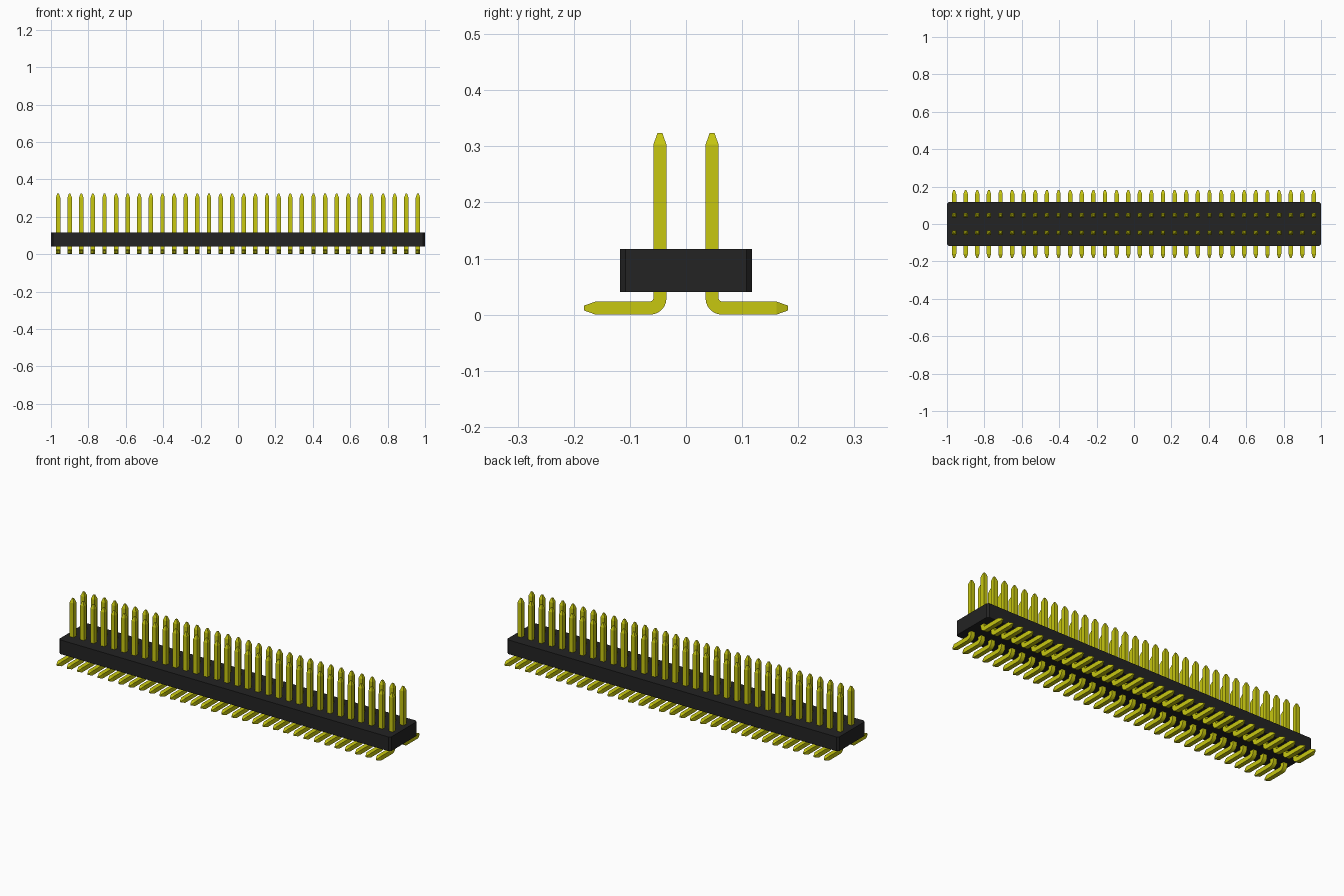
import bpy, bmesh, math
from mathutils import Vector

cube = bpy.data.objects.get("Cube")
if cube:
    bpy.data.objects.remove(cube, do_unlink=True)

COUNT = 32            # pins per row
FIRST_X = -0.962      # x of the first pin
PITCH = -2 * FIRST_X / (COUNT - 1)
ROW_Y = 0.0465        # distance of each row from the middle
HALF = 0.0117         # half the pin thickness
TIP = 0.0042          # half the thickness at the pointed ends


def material(name, color):
    mat = bpy.data.materials.new(name)
    mat.use_nodes = True
    mat.diffuse_color = color
    bsdf = next(n for n in mat.node_tree.nodes if n.type == 'BSDF_PRINCIPLED')
    bsdf.inputs["Base Color"].default_value = color
    return mat


def finish(bm, name, mat):
    bmesh.ops.recalc_face_normals(bm, faces=bm.faces)
    mesh = bpy.data.meshes.new(name)
    bm.to_mesh(mesh)
    bm.free()
    mesh.materials.append(mat)
    obj = bpy.data.objects.new(name, mesh)
    bpy.context.collection.objects.link(obj)
    return obj


yellow = material("yellow metal", (0.57, 0.57, 0.005, 1))
black = material("black plastic", (0.017, 0.017, 0.017, 1))

# Housing: a long block with chamfered vertical corners
bm = bmesh.new()
bmesh.ops.create_cube(bm, size=1)
for v in bm.verts:
    v.co = Vector((v.co.x * 2.0, v.co.y * 0.235, 0.0785 + v.co.z * 0.077))
upright = [e for e in bm.edges
           if abs(e.verts[0].co.z - e.verts[1].co.z) > 0.01]
bmesh.ops.bevel(bm, geom=upright, offset=0.01, segments=1, affect='EDGES')
finish(bm, "housing", black)

# Pin path in the y-z plane: (y, z, turn angle, half thickness)
RADIUS, STEPS = 0.0175, 6
path = [(ROW_Y, 0.324, 0, TIP), (ROW_Y, 0.303, 0, HALF)]
for i in range(STEPS + 1):
    a = math.pi / 2 * i / STEPS
    path.append((ROW_Y + RADIUS * (1 - math.cos(a)),
                 HALF + RADIUS * (1 - math.sin(a)), a, HALF))
path += [(0.161, HALF, math.pi / 2, HALF), (0.182, HALF, math.pi / 2, TIP)]

# Sweep a square section along the path
bm = bmesh.new()
rings = []
for y, z, a, h in path:
    side = Vector((0, math.cos(a), math.sin(a)))
    rings.append([bm.verts.new(Vector((FIRST_X + sx * h, y, z)) + side * sy * h)
                  for sx, sy in ((-1, -1), (1, -1), (1, 1), (-1, 1))])
for r, s in zip(rings, rings[1:]):
    for k in range(4):
        n = (k + 1) % 4
        bm.faces.new((r[k], r[n], s[n], s[k]))
bm.faces.new(rings[0])
bm.faces.new(rings[-1])
pins = finish(bm, "pins", yellow)

# Smooth only the bend, keep corners and points crisp
bpy.ops.object.select_all(action='DESELECT')
pins.select_set(True)
bpy.context.view_layer.objects.active = pins
bpy.ops.object.shade_smooth_by_angle(angle=math.radians(17))

# Second row, then repeat along the length
mirror = pins.modifiers.new("second row", 'MIRROR')
mirror.use_axis = (False, True, False)
mirror.use_mirror_merge = False
array = pins.modifiers.new("repeat along length", 'ARRAY')
array.count = COUNT
array.use_relative_offset = False
array.use_constant_offset = True
array.constant_offset_displace = (PITCH, 0, 0)
